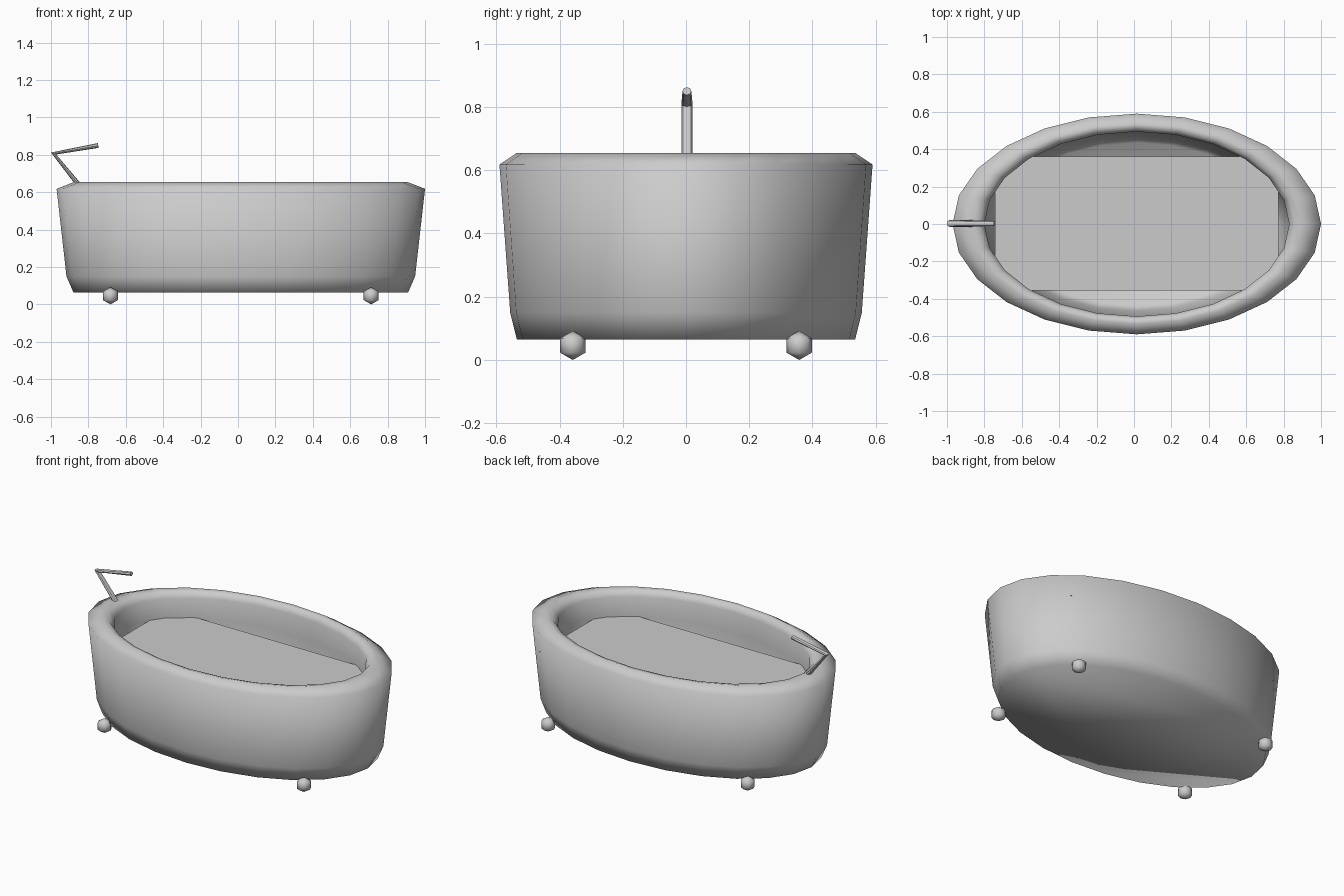
import bpy, bmesh
from math import cos, sin, tau
from mathutils import Vector

if "Cube" in bpy.data.objects:
    bpy.data.objects.remove(bpy.data.objects["Cube"])

CX = 0.015  # tub centre along x


def finish(bm, name, smooth=True):
    bmesh.ops.recalc_face_normals(bm, faces=bm.faces[:])
    for f in bm.faces:
        f.smooth = smooth
    me = bpy.data.meshes.new(name)
    bm.to_mesh(me)
    bm.free()
    ob = bpy.data.objects.new(name, me)
    bpy.context.collection.objects.link(ob)
    return ob


def loft(name, rings):
    """Skin a list of point rings and cap both ends."""
    bm = bmesh.new()
    loops = [[bm.verts.new(p) for p in ring] for ring in rings]
    n = len(loops[0])
    for a, b in zip(loops, loops[1:]):
        for i in range(n):
            j = (i + 1) % n
            bm.faces.new((a[i], a[j], b[j], b[i]))
    bm.faces.new(loops[0])
    bm.faces.new(loops[-1])
    return finish(bm, name)


def ellipse(a, b, z, n=24):
    return [(CX + a * cos(tau * i / n), b * sin(tau * i / n), z) for i in range(n)]


# tub shell: outside bottom, up over the rim, down to the inner floor
profile = [
    (0.895, 0.535, 0.065), (0.932, 0.556, 0.15), (0.985, 0.590, 0.618),
    (0.89, 0.535, 0.655), (0.845, 0.508, 0.648), (0.815, 0.494, 0.615),
    (0.818, 0.493, 0.49), (0.775, 0.465, 0.18), (0.735, 0.435, 0.12),
]
loft("tub", [ellipse(*p) for p in profile])

# flat sheet of water, its corners just reaching the wall
bm = bmesh.new()
bm.faces.new([bm.verts.new((CX + sx * 0.757, 0.003 + sy * 0.358, 0.49))
              for sx, sy in ((-1, -1), (1, -1), (1, 1), (-1, 1))])
finish(bm, "water", smooth=False)

# four ball feet
for sx, side in ((-1, "left"), (1, "right")):
    for sy, end in ((-1, "front"), (1, "back")):
        bm = bmesh.new()
        bmesh.ops.create_uvsphere(bm, u_segments=8, v_segments=3, radius=0.046)
        foot = finish(bm, f"{end}_{side}_foot")
        foot.location = (CX + sx * 0.697, sy * 0.358, 0.046)

# bent tap: leaning stem, sharp elbow, spout over the water
path = [  # centre x, z, in-plane axis, radius in plane, radius across
    (-0.852, 0.640, (0.788, 0.616), 0.013, 0.018),
    (-0.986, 0.807, (0.94, -0.34), 0.015, 0.018),
    (-0.747, 0.850, (0.19, -0.98), 0.013, 0.014),
]
rings = []
for x, z, (ax, az), r, w in path:
    c, u, v = Vector((x, 0.003, z)), Vector((ax, 0, az)), Vector((0, 1, 0))
    rings.append([c + u * r * cos(tau * i / 8) + v * w * sin(tau * i / 8) for i in range(8)])
tap = loft("tap", rings)
bpy.ops.object.select_all(action='DESELECT')
tap.select_set(True)
bpy.context.view_layer.objects.active = tap
bpy.ops.object.shade_smooth_by_angle()
